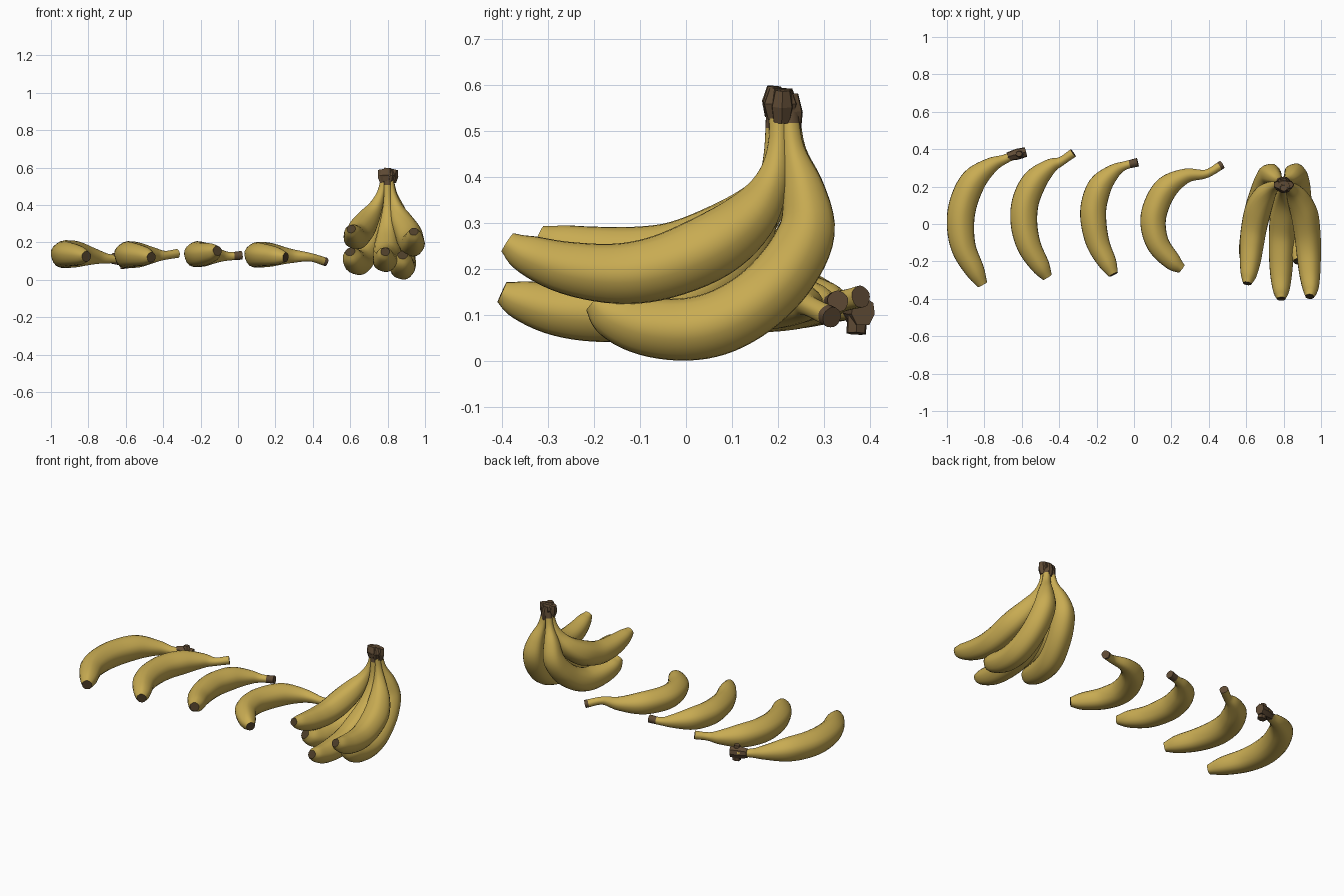
import bpy, bmesh, math
from mathutils import Vector

if "Cube" in bpy.data.objects:
    bpy.data.objects.remove(bpy.data.objects["Cube"])


def material(name, rgb):
    m = bpy.data.materials.new(name)
    m.diffuse_color = (*rgb, 1)
    m.use_nodes = True
    m.node_tree.nodes["Principled BSDF"].inputs["Base Color"].default_value = m.diffuse_color
    return m


YELLOW = material("banana_yellow", (0.58, 0.41, 0.085))
BROWN = material("stem_brown", (0.115, 0.07, 0.035))
DARK = material("tip_dark_brown", (0.075, 0.048, 0.022))


def spline(pts, steps):
    """Catmull-Rom through 4D points (x, y, z, radius)."""
    p = [Vector(q) for q in pts]
    p = [2 * p[0] - p[1]] + p + [2 * p[-1] - p[-2]]
    out = []
    for i in range(1, len(p) - 2):
        a, b, c, d = p[i - 1:i + 3]
        for s in range(steps):
            t = s / steps
            out.append(0.5 * (2 * b + (c - a) * t + (2 * a - 5 * b + 4 * c - d) * t * t
                              + (3 * b - a - 3 * c + d) * t ** 3))
    return out + [p[-2]]


def tube(name, pts, ref, steps=5, sides=20, brown_rings=0, ridge=0.025, mats=(YELLOW, BROWN, DARK),
         angle=40):
    """Sweep a softly five-ridged section from blossom tip to stem end."""
    path = spline(pts, steps)
    ref = Vector(ref)
    bm = bmesh.new()
    rings = []
    for i, q in enumerate(path):
        tan = (path[min(i + 1, len(path) - 1)] - path[max(i - 1, 0)]).to_3d().normalized()
        u = (ref - tan * ref.dot(tan)).normalized()
        v = tan.cross(u)
        ring = []
        for k in range(sides):
            a = 2 * math.pi * k / sides
            r = q[3] * (1 + ridge * math.cos(5 * a))
            ring.append(bm.verts.new(q.to_3d() + r * (math.cos(a) * u + math.sin(a) * v)))
        rings.append(ring)
    for i in range(len(rings) - 1):
        for k in range(sides):
            n = (k + 1) % sides
            f = bm.faces.new((rings[i][k], rings[i][n], rings[i + 1][n], rings[i + 1][k]))
            f.material_index = 1 if i >= len(rings) - 1 - brown_rings else 0
    tip = bm.faces.new(rings[0])
    tip.material_index = 2
    end = bm.faces.new(rings[-1])
    end.material_index = 1
    bmesh.ops.recalc_face_normals(bm, faces=bm.faces)
    me = bpy.data.meshes.new(name)
    bm.to_mesh(me)
    bm.free()
    for m in mats:
        me.materials.append(m)
    ob = bpy.data.objects.new(name, me)
    bpy.context.collection.objects.link(ob)
    bpy.ops.object.select_all(action='DESELECT')
    ob.select_set(True)
    bpy.context.view_layer.objects.active = ob
    bpy.ops.object.shade_smooth_by_angle(angle=math.radians(angle))
    return ob


def chunk(name, a, b, r0, r1, r2, ref):
    """Rough faceted woody piece running from a to b."""
    mid = (Vector(a) + Vector(b)) / 2
    tube(name, [(*a, r0), (*mid, r1), (*b, r2)], ref, steps=1, sides=7, brown_rings=9,
         ridge=0.12, mats=(BROWN, BROWN, BROWN), angle=20)


# Loose bananas lying in a row
LOOSE_R = (0.027, 0.05, 0.064, 0.071, 0.072, 0.066, 0.041, 0.024, 0.024)


def loose(name, xy, z, scale, brown):
    z_tip, z_mid, z_neck, z_end = z
    zs = (z_tip, (z_tip + z_mid) / 2, z_mid, z_mid, z_mid, z_mid, (z_mid + z_neck) / 2, z_neck, z_end)
    tube(name, [(x, y, h, r * scale) for (x, y), h, r in zip(xy, zs, LOOSE_R)], (0, 0, 1),
         brown_rings=brown)


loose("loose_banana_1", [(-.81, -.325), (-.85, -.25), (-.91, -.13), (-.928, 0), (-.91, .12), (-.855, .235),
                         (-.765, .313), (-.69, .347), (-.62, .38)], (.125, .135, .112, .112), 1.03, 0)
loose("loose_banana_2", [(-.463, -.285), (-.50, -.225), (-.56, -.12), (-.588, 0), (-.58, .12), (-.53, .23),
                         (-.45, .307), (-.39, .335), (-.325, .38)], (.12, .132, .13, .14), 1.0, 0)
loose("loose_banana_3", [(-.11, -.27), (-.14, -.21), (-.19, -.11), (-.215, 0), (-.215, .1), (-.18, .205),
                         (-.11, .28), (-.05, .312), (.02, .33)], (.155, .135, .125, .13), .96, 3)
loose("loose_banana_4", [(.255, -.24), (.205, -.2), (.13, -.11), (.102, 0), (.12, .1), (.178, .198),
                         (.28, .258), (.385, .268), (.47, .317)], (.12, .132, .12, .095), .95, 1)

# Woody stem end on the first loose banana
chunk("loose_stem_crown", (-.675, .36, .112), (-.578, .385, .108), .026, .034, .03, (0, 0, 1))
chunk("loose_stem_crown_lobe", (-.615, .375, .155), (-.605, .37, .06), .016, .026, .024, (1, 0, 0))

# Hanging bunch: front hands (points are x, y, z from tip to stem)
FRONT_R = (0.025, 0.045, 0.060, 0.069, 0.074, 0.076, 0.062, 0.038, 0.023, 0.021)
BACK_R = (0.027, 0.052, 0.063, 0.068, 0.070, 0.069, 0.067, 0.061, 0.046, 0.025, 0.02)


def hanging(name, pts, radii, scale=1.0):
    tube(name, [(*p, r * scale) for p, r in zip(pts, radii)], (1, 0, 0), brown_rings=2)


hanging("bunch_banana_right", [(.94, -.388, .258), (.943, -.345, .232), (.938, -.26, .203), (.932, -.15, .19),
                               (.925, -.05, .205), (.908, .06, .252), (.875, .14, .315), (.843, .185, .39),
                               (.822, .2, .47), (.81, .2, .565)], FRONT_R, .95)
hanging("bunch_banana_left", [(.605, -.318, .272), (.612, -.275, .255), (.62, -.2, .237), (.628, -.11, .228),
                              (.64, -.02, .235), (.664, .08, .272), (.70, .155, .33), (.74, .195, .40),
                              (.768, .21, .475), (.785, .21, .56)], FRONT_R, .93)
hanging("bunch_banana_middle", [(.787, -.40, .15), (.786, -.36, .133), (.785, -.28, .112), (.786, -.18, .107),
                                (.79, -.06, .122), (.797, .04, .168), (.80, .12, .24), (.80, .168, .335),
                                (.80, .188, .43), (.80, .195, .56)], FRONT_R, .95)

# Back hands wrapping under the bunch
hanging("bunch_banana_back_right", [(.88, -.2, .132), (.88, -.16, .102), (.88, -.09, .076), (.88, 0, .069),
                                    (.88, .08, .087), (.876, .16, .135), (.87, .225, .205), (.862, .263, .285),
                                    (.848, .256, .37), (.825, .233, .46), (.81, .222, .55)], BACK_R)
hanging("bunch_banana_back_left", [(.60, -.2, .15), (.61, -.16, .122), (.625, -.09, .10), (.642, 0, .092),
                                   (.66, .08, .105), (.685, .16, .15), (.708, .225, .215), (.727, .263, .29),
                                   (.745, .256, .375), (.772, .236, .46), (.787, .226, .55)], BACK_R, .98)

# Woody crown joining the stems
chunk("bunch_crown_core", (.80, .205, .525), (.80, .205, .592), .034, .045, .03, (1, 0, 0))
chunk("bunch_crown_front", (.795, .187, .53), (.80, .192, .597), .018, .028, .018, (1, 0, 0))
chunk("bunch_crown_back", (.805, .236, .50), (.80, .23, .58), .016, .024, .016, (1, 0, 0))
for side, label in ((-1, "left"), (1, "right")):
    chunk("bunch_crown_" + label, (.80 + side * .02, .208, .52), (.80 + side * .032, .21, .59),
          .022, .028, .02, (1, 0, 0))
